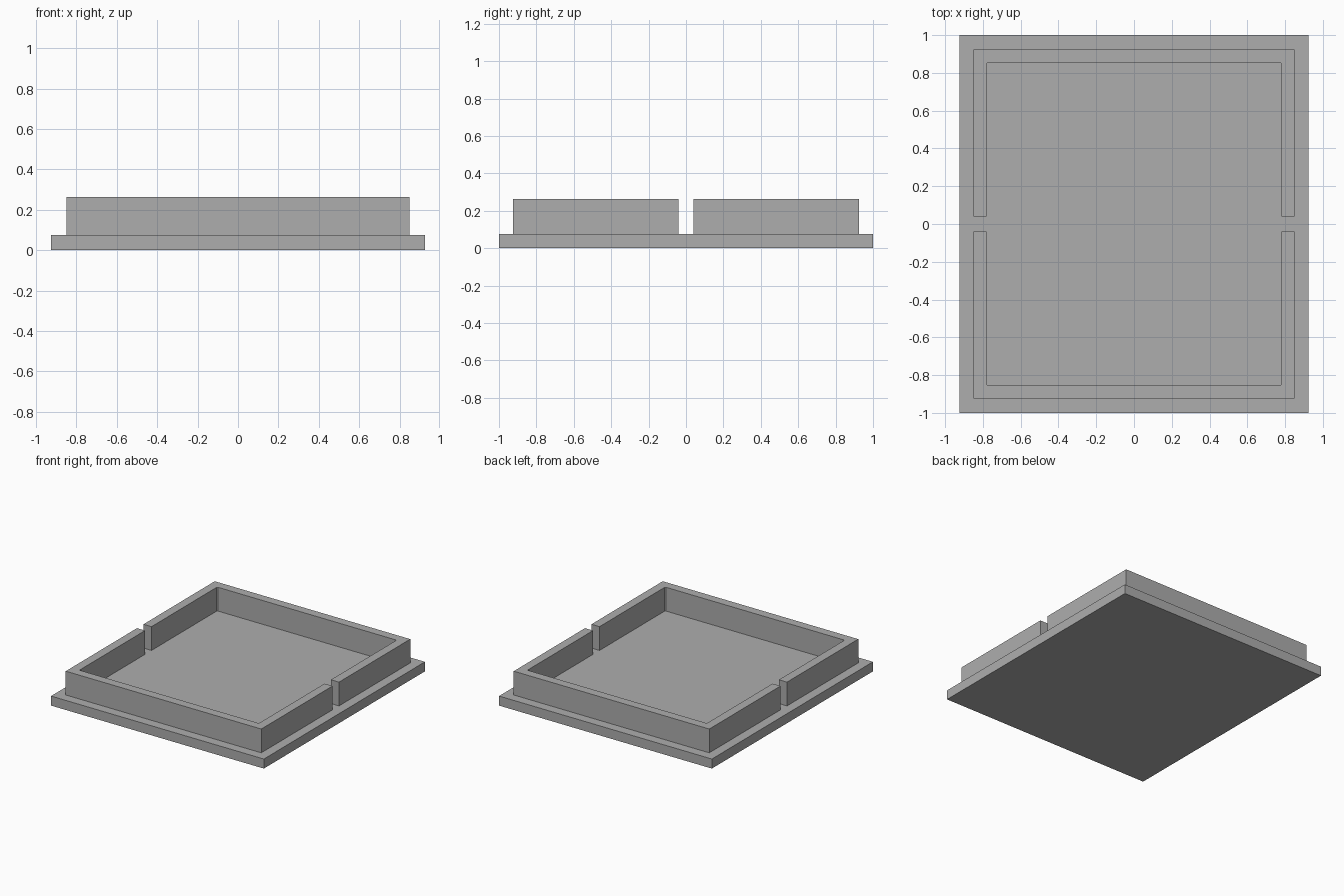
import bpy
import bmesh

cube = bpy.data.objects.get("Cube")
if cube:
    bpy.data.objects.remove(cube, do_unlink=True)

grey = bpy.data.materials.new("plain grey")
grey.use_nodes = True
colour = (0.42, 0.42, 0.42, 1)
grey.diffuse_color = colour
grey.node_tree.nodes["Principled BSDF"].inputs["Base Color"].default_value = colour


def extrude_outline(name, outline, bottom, top):
    """Make a solid from a closed xy outline between two heights."""
    bm = bmesh.new()
    face = bm.faces.new([bm.verts.new((x, y, bottom)) for x, y in outline])
    result = bmesh.ops.extrude_face_region(bm, geom=[face])
    raised = [v for v in result["geom"] if isinstance(v, bmesh.types.BMVert)]
    bmesh.ops.translate(bm, verts=raised, vec=(0, 0, top - bottom))
    bmesh.ops.recalc_face_normals(bm, faces=bm.faces)
    mesh = bpy.data.meshes.new(name)
    bm.to_mesh(mesh)
    bm.free()
    mesh.materials.append(grey)
    obj = bpy.data.objects.new(name, mesh)
    bpy.context.collection.objects.link(obj)
    return obj


# Base plate
half_x, half_y, plate_top = 0.925, 1.0, 0.075
extrude_outline("base_plate", [(-half_x, -half_y), (half_x, -half_y),
                               (half_x, half_y), (-half_x, half_y)], 0, plate_top)

# Two U-shaped rim walls facing each other across the side gaps
out_x, out_y, wall, gap, wall_top = 0.85, 0.925, 0.07, 0.04, 0.262
in_x, in_y, ease = out_x - wall, out_y - wall, 0.007
half_outline = [(out_x, gap), (out_x, out_y)]
inner_half = [(in_x - ease, in_y), (in_x, in_y - ease), (in_x, gap)]
outline = (half_outline + [(-x, y) for x, y in reversed(half_outline)]
           + [(-x, y) for x, y in reversed(inner_half)] + inner_half)
for name, side in (("back_rim", 1), ("front_rim", -1)):
    extrude_outline(name, [(x, y * side) for x, y in outline], plate_top, wall_top)
